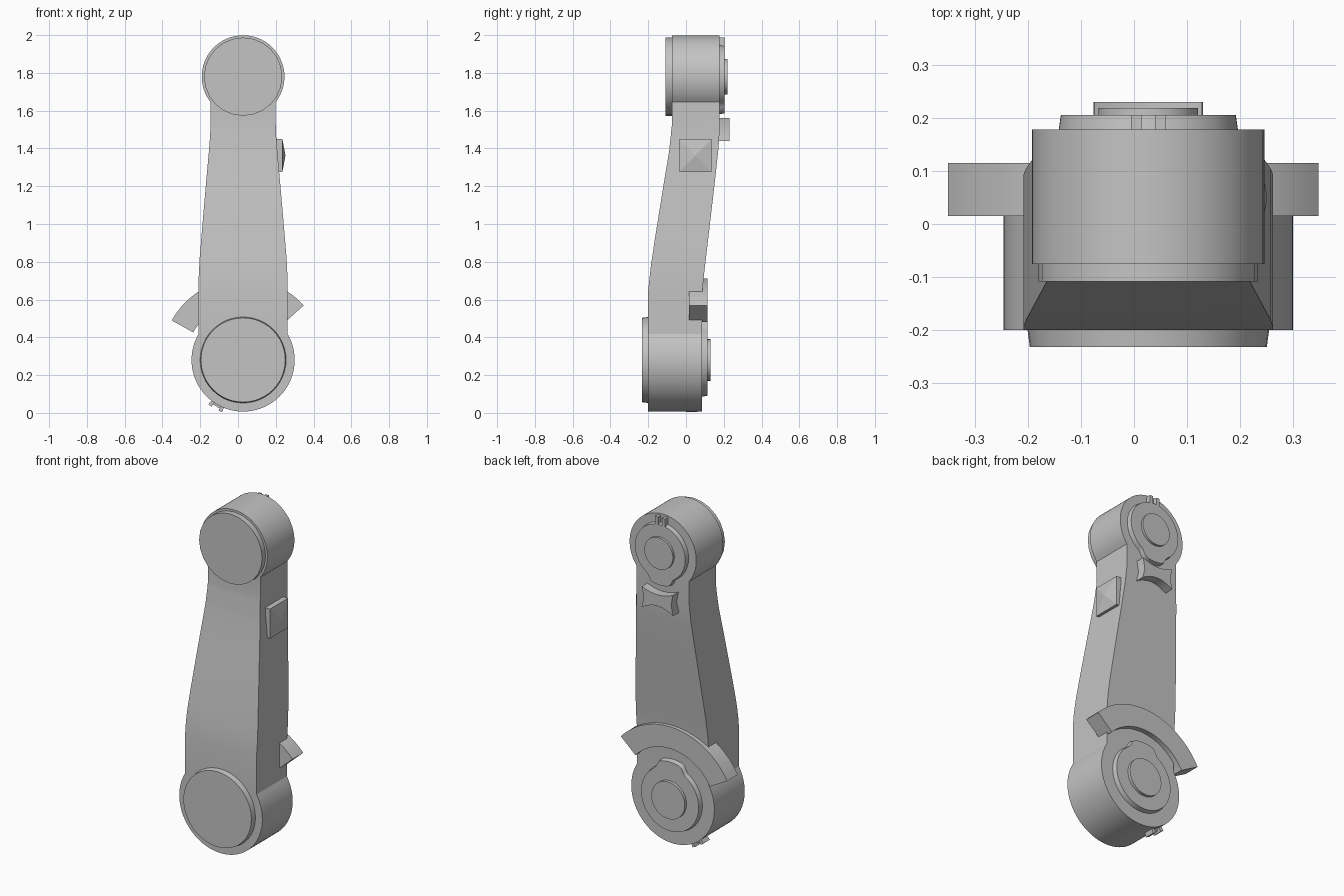
import bpy, bmesh, math
from mathutils import Vector

cube = bpy.data.objects.get("Cube")
if cube:
    bpy.data.objects.remove(cube, do_unlink=True)

CX, LOW, HIGH = 0.027, 0.28, 1.78      # joint centres

grey = bpy.data.materials.new("plain_grey")
grey.use_nodes = True
GREY = (0.55, 0.55, 0.55, 1)
grey.diffuse_color = GREY
grey.node_tree.nodes["Principled BSDF"].inputs["Base Color"].default_value = GREY


def prism(name, pts, start, end, axis="y", taper=1.0):
    """Extrude a flat outline along an axis; taper scales the far end."""
    def place(p, d):
        return Vector((p[0], d, p[1])) if axis == "y" else Vector((d, p[0], p[1]))
    mid = [sum(p[i] for p in pts) / len(pts) for i in (0, 1)]
    far = [[mid[i] + (p[i] - mid[i]) * taper for i in (0, 1)] for p in pts]
    bm = bmesh.new()
    a = [bm.verts.new(place(p, start)) for p in pts]
    b = [bm.verts.new(place(p, end)) for p in far]
    bm.faces.new(a)
    bm.faces.new(b)
    for i in range(len(pts)):
        j = (i + 1) % len(pts)
        bm.faces.new((a[i], a[j], b[j], b[i]))
    bmesh.ops.recalc_face_normals(bm, faces=bm.faces)
    mesh = bpy.data.meshes.new(name)
    bm.to_mesh(mesh)
    bm.free()
    mesh.materials.append(grey)
    obj = bpy.data.objects.new(name, mesh)
    bpy.context.collection.objects.link(obj)
    return obj


def smooth(obj, angle=30):
    bpy.ops.object.select_all(action="DESELECT")
    obj.select_set(True)
    bpy.context.view_layer.objects.active = obj
    bpy.ops.object.shade_smooth_by_angle(angle=math.radians(angle))
    return obj


def arc(z, r, a0, a1, n):
    """Points on an arc about a joint centre, angles in degrees."""
    out = []
    for i in range(n + 1):
        t = math.radians(a0 + (a1 - a0) * i / n)
        out.append((CX + r * math.cos(t), z + r * math.sin(t)))
    return out


def disc(name, z, r, start, end, n=48, taper=1.0):
    return smooth(prism(name, arc(z, r, 0, 360 - 360 / n, n - 1), start, end, taper=taper))


def lobed_ring(name, z, r, lobe, direction, start, end):
    """Round plate with one raised lobe on its rim."""
    pts = []
    for d in range(0, 360, 5):
        off = abs((d - direction + 180) % 360 - 180)
        k = min(1, max(0, (32 - off) / 16))
        rr = r + lobe * k * k * (3 - 2 * k)
        t = math.radians(d)
        pts.append((CX + rr * math.cos(t), z + rr * math.sin(t)))
    return smooth(prism(name, pts, start, end, taper=0.97))


# Arm: front silhouette crossed with the bent side profile
flare = [(0.235, 0.72), (0.23, 0.82), (0.215, 1.0), (0.195, 1.23), (0.178, 1.42), (0.173, 1.5)]
outline = arc(LOW, 0.273, 149.4, 390.6, 48)
outline += [(CX + w, z) for w, z in flare]
outline += arc(HIGH, 0.219, -38.2, 218.2, 48)
outline += [(CX - w, z) for w, z in reversed(flare)]
arm = prism("arm_link", outline, -0.4, 0.4)

bend = [(-0.2, 0.65), (-0.187, 0.77), (-0.165, 0.92), (-0.12, 1.2), (-0.09, 1.38), (-0.075, 1.52)]
back = [(0.178, 1.5), (0.172, 1.4), (0.15, 1.2), (0.115, 0.9), (0.094, 0.72), (0.085, 0.62)]
side = [(-0.2, -0.1)] + bend + [(-0.075, 2.1), (0.178, 2.1)] + back + [(0.085, -0.1)]
cutter = prism("side_profile_cutter", side, -0.6, 0.6, axis="x")
mod = arm.modifiers.new("side_profile", "BOOLEAN")
mod.operation, mod.solver, mod.object = "INTERSECT", "EXACT", cutter
bpy.context.view_layer.update()
cut = bpy.data.meshes.new_from_object(arm.evaluated_get(bpy.context.evaluated_depsgraph_get()))
arm.modifiers.clear()
arm.data = cut
bpy.data.objects.remove(cutter, do_unlink=True)
smooth(arm, 20)

# Front caps
disc("lower_front_cap", LOW, 0.229, -0.19, -0.232, taper=0.975)
disc("upper_front_cap", HIGH, 0.207, -0.07, -0.108, n=24)

# Rear lobed plates and hubs
lobed_ring("lower_rear_plate", LOW, 0.195, 0.033, 90, 0.08, 0.113)
lobed_ring("upper_rear_plate", HIGH, 0.17, 0.03, 270, 0.17, 0.205)
disc("lower_rear_hub", LOW, 0.11, 0.1, 0.13)
disc("upper_rear_hub", HIGH, 0.094, 0.19, 0.219)


def box(name, x, z, w, h, y0, y1):
    return prism(name, [(x - w, z - h), (x + w, z - h), (x + w, z + h), (x - w, z + h)], y0, y1)


# Two small prongs on top of the upper plate
for s, label in ((1, "left"), (-1, "right")):
    box(label + "_prong", CX + s * 0.023, 1.96, 0.01, 0.028, 0.17, 0.205)

# Curved guard over the lower joint
guard = arc(LOW, 0.432, 42, 151, 28) + arc(LOW, 0.302, 151, 42, 28)
smooth(prism("curved_guard", guard, 0.015, 0.115))

# Saddle shaped stop below the upper joint
saddle = arc(HIGH, 0.24, 245, 295, 10)
saddle += [(CX + 0.09, 1.5), (CX + 0.103, 1.44)]
saddle += [(CX + x, 1.473 - 3.2 * x * x) for x in (0.07, 0.035, 0, -0.035, -0.07)]
saddle += [(CX - 0.103, 1.44), (CX - 0.09, 1.5)]
smooth(prism("saddle_stop", saddle, 0.14, 0.23))

# Side pad with a shallow pyramid face
pad = [(-0.035, 1.275), (0.135, 1.275), (0.135, 1.45), (-0.035, 1.45)]
prism("side_pad", pad, 0.17, 0.235, axis="x")
prism("side_pad_peak", pad, 0.235, 0.251, axis="x", taper=0.02)

# Small bracket under the lower joint: two teeth and a bridge
for name, a0, a1, r, y0, y1 in (("outer_tooth", 232, 236, 0.298, 0.0, 0.06),
                                ("inner_tooth", 244, 248, 0.298, 0.0, 0.06),
                                ("tooth_bridge", 235, 245, 0.284, 0.02, 0.04)):
    prism(name, arc(LOW, r, a0, a1, 3) + arc(LOW, 0.26, a1, a0, 3), y0, y1)
